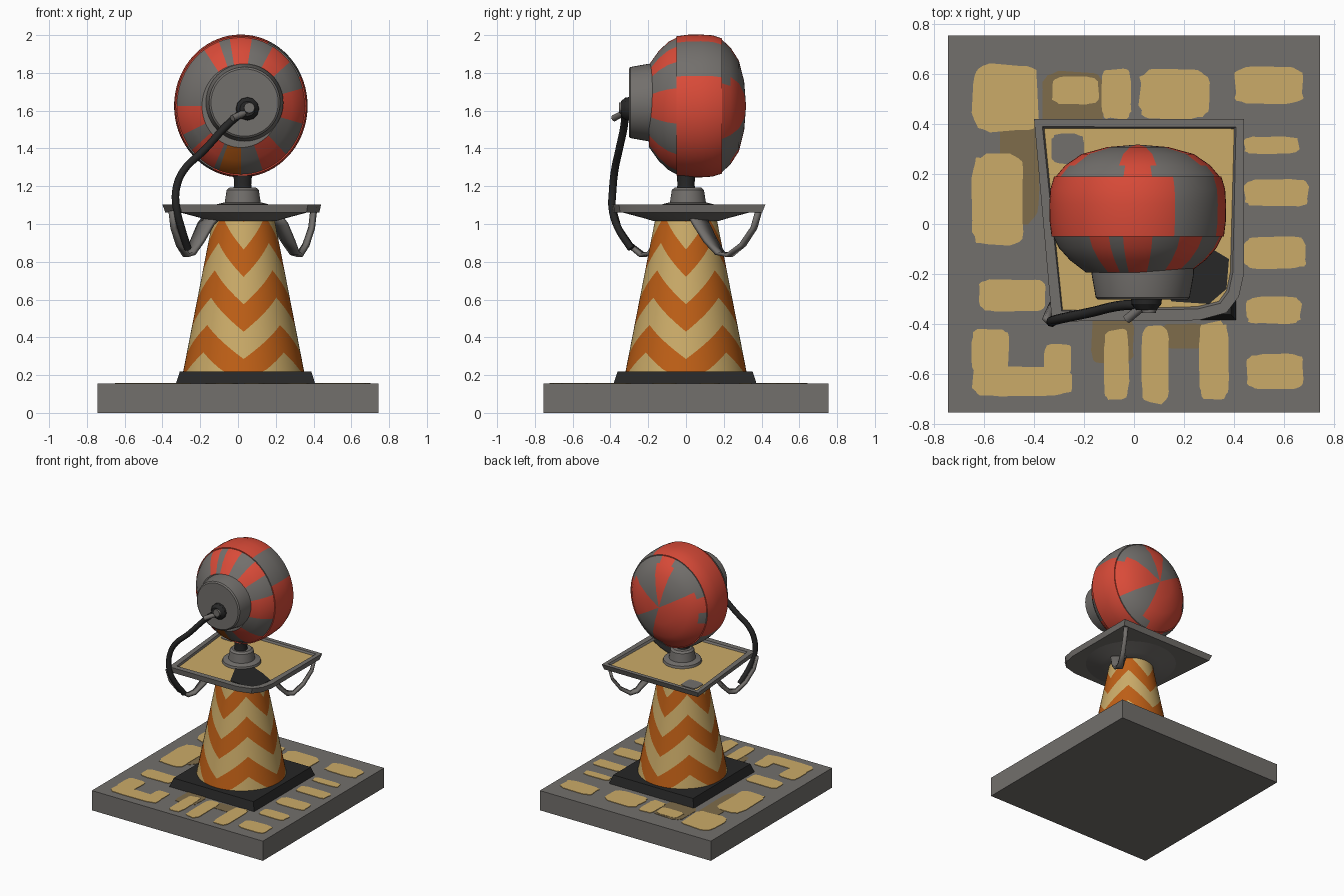
import bpy, bmesh, math, random
from mathutils import Vector

if "Cube" in bpy.data.objects:
    bpy.data.objects.remove(bpy.data.objects["Cube"])

random.seed(4)
COLOURS = {
    "grey": (0.17, 0.16, 0.15), "tan": (0.60, 0.41, 0.14), "orange": (0.52, 0.115, 0.008),
    "red": (0.70, 0.07, 0.04), "black": (0.02, 0.02, 0.02), "brown": (0.21, 0.15, 0.07),
}
MATS = {}
for n, c in COLOURS.items():
    MATS[n] = bpy.data.materials.new(n)
    MATS[n].diffuse_color = (*c, 1)


def finish(name, bm, mats, angle=30):
    bmesh.ops.remove_doubles(bm, verts=bm.verts, dist=1e-5)
    bmesh.ops.recalc_face_normals(bm, faces=bm.faces)
    me = bpy.data.meshes.new(name)
    bm.to_mesh(me)
    bm.free()
    ob = bpy.data.objects.new(name, me)
    bpy.context.collection.objects.link(ob)
    for m in mats:
        me.materials.append(MATS[m])
    bpy.ops.object.select_all(action='DESELECT')
    ob.select_set(True)
    bpy.context.view_layer.objects.active = ob
    bpy.ops.object.shade_smooth_by_angle(angle=math.radians(angle))
    return ob


def prism(name, pts, z0, z1, mats, top=1.0, bottom=1.0, rim=0, dip=0):
    """Outline extruded from z0 to z1, with an optional sunken top panel (material 1)."""
    bm = bmesh.new()
    cx = sum(p[0] for p in pts) / len(pts)
    cy = sum(p[1] for p in pts) / len(pts)
    ring = lambda s, z: [bm.verts.new((cx + (x - cx) * s, cy + (y - cy) * s, z)) for x, y in pts]
    a, b = ring(bottom, z0), ring(top, z1)
    n = len(pts)
    for i in range(n):
        bm.faces.new((a[i], a[(i + 1) % n], b[(i + 1) % n], b[i]))
    bm.faces.new(a[::-1])
    cap = bm.faces.new(b)
    if rim:
        bm.normal_update()
        bmesh.ops.inset_region(bm, faces=[cap], thickness=rim, depth=0)
        bmesh.ops.inset_region(bm, faces=[cap], thickness=0.01, depth=-dip)
        cap.material_index = 1
    return finish(name, bm, mats)


def rect(x0, y0, x1, y1):
    return [(x0, y0), (x1, y0), (x1, y1), (x0, y1)]


def lathe(name, prof, loc, mats, axis='Z', seg=48, rule=None, sx=1.0, zig=None):
    """Spin (radius, height) points about Z or Y; rule(row, angle) picks the material."""
    bm = bmesh.new()
    rows = []
    for r, h in prof:
        row = []
        for i in range(seg):
            t = 2 * math.pi * i / seg
            c, s = math.cos(t) * r * sx, math.sin(t) * r
            p = (c, s, h) if axis == 'Z' else (c, h, s)
            row.append(bm.verts.new(Vector(p) + Vector(loc)))
        rows.append(row)
    for k in range(len(rows) - 1):
        for i in range(seg):
            j = (i + 1) % seg
            f = bm.faces.new((rows[k][i], rows[k][j], rows[k + 1][j], rows[k + 1][i]))
            if rule:
                f.material_index = rule(k, 360 * (i + 0.5) / seg)
    for row, (r, h) in ((rows[0], prof[0]), (rows[-1], prof[-1])):
        if r > 1e-4:
            bm.faces.new(row)
    return finish(name, bm, mats)


def tube(name, pts, radius, mat):
    cu = bpy.data.curves.new(name, 'CURVE')
    cu.dimensions = '3D'
    cu.bevel_depth, cu.bevel_resolution, cu.use_fill_caps = radius, 2, True
    sp = cu.splines.new('BEZIER')
    sp.bezier_points.add(len(pts) - 1)
    for b, p in zip(sp.bezier_points, pts):
        b.co = p
        b.handle_left_type = b.handle_right_type = 'AUTO'
    sp.resolution_u = 5
    cu.materials.append(MATS[mat])
    ob = bpy.data.objects.new(name, cu)
    bpy.context.collection.objects.link(ob)
    bpy.ops.object.select_all(action='DESELECT')
    ob.select_set(True)
    bpy.context.view_layer.objects.active = ob
    bpy.ops.object.convert(target='MESH')


def patch(name, box, z, mat, thick=0.004):
    """Irregular rounded paint patch as a thin plate."""
    x0, y0, x1, y1 = box
    pts = []
    for i in range(24):
        t = 2 * math.pi * (i + 0.5) / 24
        c, s = math.cos(t), math.sin(t)
        w = random.uniform(0.94, 1.03)
        pts.append(((x0 + x1) / 2 + (x1 - x0) / 2 * w * math.copysign(abs(c) ** 0.4, c),
                    (y0 + y1) / 2 + (y1 - y0) / 2 * w * math.copysign(abs(s) ** 0.4, s)))
    prism(name, pts, z - 0.001, z + thick, [mat])


# Pavement slab with worn paint patches
prism("slab", rect(-0.745, -0.755, 0.745, 0.755), 0, 0.155, ["grey"])
for i, b in enumerate([(-0.54, 0.0, -0.38, 0.5), (-0.17, -0.56, 0.0, -0.36), (-0.37, 0.36, -0.12, 0.61),
                       (0.1, -0.5, 0.3, -0.4)]):
    patch(f"brown_patch_{i}", b, 0.155, "brown", 0.002)
for i, b in enumerate([
        (-0.65, 0.37, -0.38, 0.64), (-0.33, 0.48, -0.14, 0.59), (-0.13, 0.42, -0.01, 0.62),
        (0.02, 0.42, 0.30, 0.62), (0.40, 0.48, 0.68, 0.63), (-0.65, -0.09, -0.44, 0.28),
        (-0.62, -0.35, -0.35, -0.22), (-0.65, -0.69, -0.25, -0.57), (-0.65, -0.60, -0.50, -0.42),
        (-0.36, -0.60, -0.25, -0.48), (-0.12, -0.71, -0.02, -0.42), (0.03, -0.72, 0.14, -0.41),
        (0.26, -0.70, 0.38, -0.39), (0.45, -0.66, 0.68, -0.52), (0.45, -0.40, 0.67, -0.29),
        (0.44, -0.18, 0.69, -0.05), (0.44, 0.07, 0.70, 0.18), (0.44, 0.28, 0.66, 0.35)]):
    patch(f"tan_patch_{i}", b, 0.155, "tan")

# Cone foot
prism("cone_foot", rect(-0.33, -0.385, 0.41, 0.375), 0.15, 0.22, ["black"], top=0.94)

# Traffic cone: mesh rows follow the chevrons, peaks on the diagonals
bm = bmesh.new()
SEG, ROWS = 64, 10
grid = []
for k in range(ROWS):
    row = []
    for i in range(SEG):
        u = (i / SEG * 4) % 1.0
        z = -0.15 + 0.145 * k + 0.18 * (1 - abs(2 * u - 1))
        z = min(max(z, 0.215), 1.04)
        r = 0.32 - (z - 0.22) * 0.195
        t = 2 * math.pi * i / SEG
        row.append(bm.verts.new((0.03 + r * math.cos(t), r * math.sin(t), z)))
    grid.append(row)
for k in range(ROWS - 1):
    for i in range(SEG):
        j = (i + 1) % SEG
        q = (grid[k][i], grid[k][j], grid[k + 1][j], grid[k + 1][i])
        if max(v.co.z for v in q) < 0.216 or min(v.co.z for v in q) > 1.039:
            continue
        bm.faces.new(q).material_index = k % 2
bmesh.ops.dissolve_degenerate(bm, dist=1e-5, edges=bm.edges)
finish("cone", bm, ["orange", "tan"])

# Tray with raised rim, underside dish and stains
tray = [(-0.40, 0.42), (-0.33, -0.37), (-0.31, -0.39), (0.26, -0.385), (0.37, -0.355),
        (0.42, -0.29), (0.44, -0.2), (0.44, 0.42)]
prism("tray", tray, 1.06, 1.103, ["grey", "tan"], bottom=0.97, rim=0.045, dip=0.016)
lathe("tray_dish", [(0.34, 1.062), (0.22, 1.03), (0.17, 1.015)], (0.03, 0, 0), ["grey"])
prism("tray_stain", [(0.05, -0.1), (0.15, -0.31), (0.3, -0.32), (0.37, -0.26), (0.38, -0.14),
                     (0.28, -0.08), (0.14, -0.02)], 1.086, 1.091, ["black"])
patch("tray_corner_stain", (-0.33, 0.24, -0.2, 0.36), 1.087, "grey")

# Corner loops under the tray: tapering strips, mirrored to the opposite corner
loop = [(0.17, 0.05, 1.06, 0.06), (0.22, 0.08, 1.0, 0.055), (0.265, 0.13, 0.91, 0.045),
        (0.30, 0.18, 0.845, 0.03), (0.325, 0.23, 0.835, 0.022), (0.36, 0.30, 0.89, 0.018),
        (0.39, 0.36, 0.98, 0.016), (0.40, 0.385, 1.07, 0.016)]
for name, s, off in (("back_loop", 1, 0.0), ("front_loop", -1, 0.05)):
    bm = bmesh.new()
    prev = None
    for x, y, z, w in loop:
        x, y, w = off + s * x, s * y, w * 0.707
        cur = [bm.verts.new((x + w, y - w, z)), bm.verts.new((x - w, y + w, z))]
        if prev:
            bm.faces.new((prev[0], prev[1], cur[1], cur[0]))
        prev = cur
    ob = finish(name, bm, ["grey"], 50)
    m = ob.modifiers.new("thickness", 'SOLIDIFY')
    m.thickness, m.offset = 0.02, 0

# Pedestal and neck
lathe("pedestal", [(0.14, 1.085), (0.135, 1.105), (0.095, 1.115), (0.085, 1.18), (0.07, 1.193)],
      (0.025, 0.01, 0), ["grey"])
lathe("neck", [(0.05, 1.18), (0.045, 1.21), (0.05, 1.27)], (0.025, 0.0, 0), ["black"], seg=24)


# Ball, spun about Y: front cap (rows 0-3), raised middle band, back dome
def within(a, spans):
    return any(lo < a < hi for lo, hi in spans)


def ball_rule(row, a):
    if row < 3:
        if within(a, [(250, 270)]):
            return 2
        return int(within(a, [(0, 15), (40, 62), (82, 102), (108, 125), (180, 205), (220, 246),
                              (288, 315), (345, 360)]))
    if row < 8:
        return int(not within(a, [(27, 66), (215, 245)]))
    if row < 10:
        return int(within(a, [(0, 20), (78, 102), (160, 180), (195, 275), (330, 360)]))
    return int(within(a, [(0, 30), (75, 105), (150, 290), (330, 360)]))


ball = [(0.22, -0.195), (0.29, -0.145), (0.338, -0.095), (0.362, -0.05), (0.369, -0.05),
        (0.377, 0.01), (0.378, 0.08), (0.374, 0.14), (0.358, 0.19), (0.351, 0.19),
        (0.31, 0.235), (0.24, 0.28), (0.13, 0.308), (0.0, 0.318)]
lathe("ball", ball, (0.015, 0, 1.625), ["grey", "red", "orange"], 'Y', 72, ball_rule, sx=0.935)

# Front hub, connector and pin
lathe("hub", [(0.205, -0.15), (0.205, -0.20), (0.188, -0.295), (0.178, -0.303)],
      (0.035, 0, 1.643), ["grey"], 'Y')
lathe("connector", [(0.062, -0.295), (0.06, -0.32), (0.04, -0.345)], (0.05, 0, 1.61), ["black"], 'Y', 12)
lathe("connector_ring", [(0.03, -0.34), (0.028, -0.356)], (0.06, 0, 1.615), ["grey"], 'Y', 12)
tube("pin", [(0.04, -0.325, 1.59), (-0.03, -0.382, 1.56)], 0.018, "grey")

# Hose from the connector down to the tray corner and below
tube("hose", [(0.05, -0.325, 1.61), (-0.04, -0.325, 1.54), (-0.18, -0.355, 1.39), (-0.29, -0.378, 1.28),
              (-0.328, -0.388, 1.18), (-0.325, -0.39, 1.08), (-0.30, -0.36, 0.98), (-0.265, -0.29, 0.87)],
     0.02, "black")

for m in bpy.data.materials:
    if m.users and not m.is_grease_pencil:
        m.use_nodes = True
        m.node_tree.nodes["Principled BSDF"].inputs["Base Color"].default_value = m.diffuse_color
